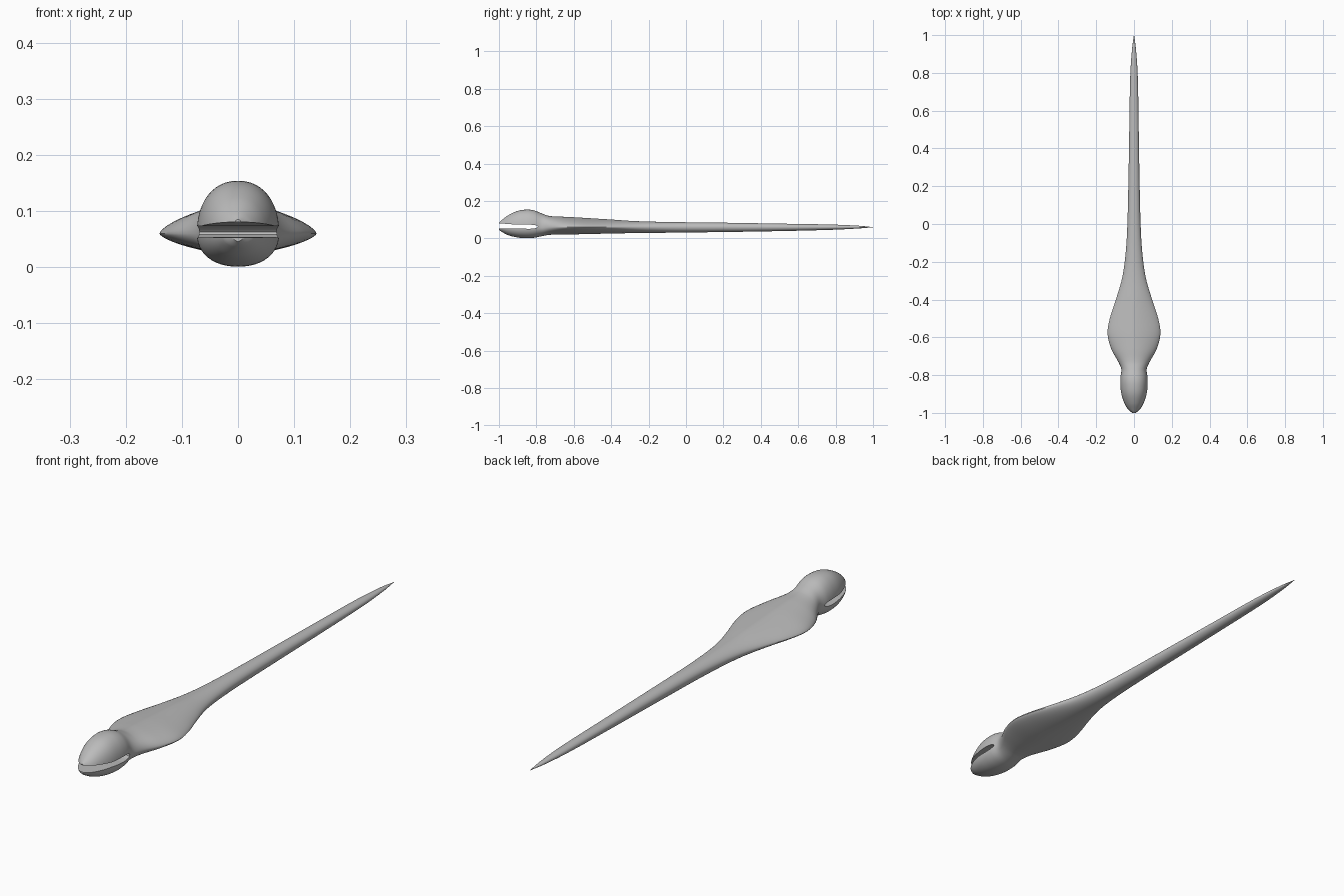
import bpy, bmesh, math

if "Cube" in bpy.data.objects:
    bpy.data.objects.remove(bpy.data.objects["Cube"])

grey = bpy.data.materials.new("plain grey")
grey.diffuse_color = (0.5, 0.5, 0.5, 1)
grey.use_nodes = True
grey.node_tree.nodes["Principled BSDF"].inputs["Base Color"].default_value = grey.diffuse_color

# Body stations: y, half width, top z, bottom z, roundness (2 = ellipse, less = pointed sides)
STATIONS = [
    (-1.00, .010, .085, .046, 2.0), (-.985, .030, .098, .035, 2.0), (-.95, .051, .124, .017, 2.1),
    (-.90, .067, .147, .005, 2.2), (-.85, .073, .154, .001, 2.2), (-.81, .072, .149, .004, 2.2),
    (-.77, .067, .133, .012, 2.1), (-.73, .083, .120, .019, 1.9), (-.66, .121, .116, .021, 1.6),
    (-.58, .140, .112, .022, 1.5), (-.50, .128, .107, .024, 1.5), (-.40, .096, .101, .026, 1.6),
    (-.30, .066, .094, .028, 1.8), (-.20, .049, .090, .029, 1.9), (-.05, .037, .087, .031, 2.0),
    (.20, .030, .084, .034, 2.0), (.50, .025, .079, .039, 2.0), (.78, .020, .074, .046, 2.0),
    (.92, .011, .068, .053, 2.0), (1.0, .0008, .0605, .0595, 2.0)]
SIDES, STEPS = 48, 5


def slope(i, k):
    a, b = STATIONS[max(i - 1, 0)], STATIONS[min(i + 1, len(STATIONS) - 1)]
    return (b[k] - a[k]) / (b[0] - a[0])


def smooth_stations():
    """Hermite interpolation between the stations."""
    out = []
    for i in range(len(STATIONS) - 1):
        a, b = STATIONS[i], STATIONS[i + 1]
        h = b[0] - a[0]
        for s in range(STEPS):
            t = s / STEPS
            row = [a[0] + t * h]
            for k in range(1, 5):
                row.append((2*t**3 - 3*t*t + 1) * a[k] + (t**3 - 2*t*t + t) * h * slope(i, k)
                           + (3*t*t - 2*t**3) * b[k] + (t**3 - t*t) * h * slope(i + 1, k))
            out.append(row)
    return out + [STATIONS[-1]]


def ring(y, w, top, bottom, p):
    mid = min(max(.06, bottom), top)
    pts = []
    for j in range(SIDES):
        a = 2 * math.pi * j / SIDES
        c, s = math.cos(a), math.sin(a)
        x = math.copysign(abs(c) ** (2 / p), c) * w
        z = math.copysign(abs(s) ** (2 / p), s)
        pts.append((x, y, mid + z * (top - mid if z > 0 else mid - bottom)))
    return pts


def make(name, bm):
    bmesh.ops.recalc_face_normals(bm, faces=bm.faces)
    me = bpy.data.meshes.new(name)
    bm.to_mesh(me)
    bm.free()
    me.materials.append(grey)
    ob = bpy.data.objects.new(name, me)
    bpy.context.collection.objects.link(ob)
    return ob


# Head, body and tail in one skin
bm = bmesh.new()
rings = [[bm.verts.new(p) for p in ring(*row)] for row in smooth_stations()]
for r0, r1 in zip(rings, rings[1:]):
    for j in range(SIDES):
        k = (j + 1) % SIDES
        bm.faces.new((r0[j], r0[k], r1[k], r1[j]))
bm.faces.new(rings[0])
bm.faces.new(rings[-1])
body = make("body", bm)

# Mouth slot: side profile with a rounded corner at the back
profile = [(-1.1, .053), (-1.0, .053), (-.90, .054), (-.84, .051), (-.81, .053), (-.795, .058),
           (-.792, .063), (-.797, .068), (-.81, .072), (-.84, .074), (-.90, .073), (-1.0, .081),
           (-1.1, .081)]
bm = bmesh.new()
face = bm.faces.new([bm.verts.new((-.2, y, z)) for y, z in profile])
ext = bmesh.ops.extrude_face_region(bm, geom=[face])
bmesh.ops.translate(bm, vec=(.4, 0, 0),
                    verts=[g for g in ext["geom"] if isinstance(g, bmesh.types.BMVert)])
cutter = make("mouth_cutter", bm)
cutter.hide_render = True
cutter.hide_set(True)

# Cut the mouth, then shade smooth with sharp lips
mod = body.modifiers.new("mouth", 'BOOLEAN')
mod.object = cutter
mod.operation = 'DIFFERENCE'
mod.solver = 'EXACT'
bpy.context.view_layer.objects.active = body
body.select_set(True)
bpy.ops.object.modifier_apply(modifier=mod.name)
bpy.data.objects.remove(cutter)
bpy.ops.object.shade_smooth_by_angle(angle=math.radians(40))
